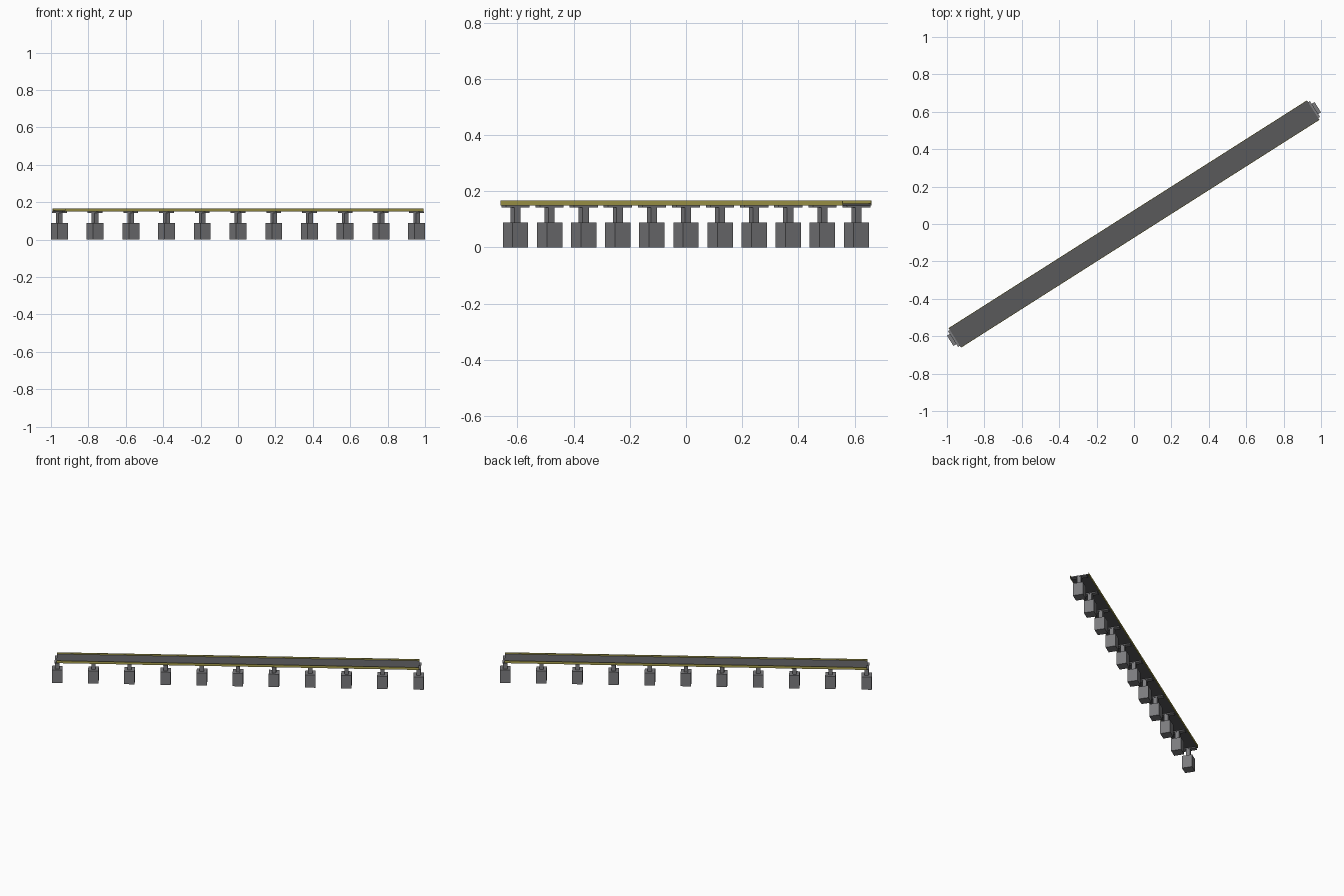
import bpy
from math import atan2, cos, sin, hypot

if "Cube" in bpy.data.objects:
    bpy.data.objects.remove(bpy.data.objects["Cube"])

END_X, END_Y = 0.955, 0.607          # centre of the last pier
ANG = atan2(END_Y, END_X)
REACH = hypot(END_X, END_Y)
HALF_LEN, HALF_W = 1.135, 0.062      # deck size


def material(name, rgb):
    m = bpy.data.materials.new(name)
    m.diffuse_color = (*rgb, 1)
    m.use_nodes = True
    m.node_tree.nodes["Principled BSDF"].inputs["Base Color"].default_value = m.diffuse_color
    return m


asphalt = material("asphalt", (0.10, 0.10, 0.105))
yellow = material("yellow_paint", (0.42, 0.37, 0.08))
concrete = material("concrete", (0.20, 0.20, 0.21))


def box(name, along, across, z0, z1, length, width, mat):
    """Box placed in the frame of the diagonal bridge."""
    x = along * cos(ANG) - across * sin(ANG)
    y = along * sin(ANG) + across * cos(ANG)
    bpy.ops.mesh.primitive_cube_add(size=1, location=(x, y, (z0 + z1) / 2),
                                    rotation=(0, 0, ANG))
    ob = bpy.context.object
    ob.name = name
    ob.scale = (length, width, z1 - z0)
    ob.data.materials.append(mat)
    return ob


# road deck with a low kerb wall on each side
box("deck", 0, 0, 0.150, 0.157, 2 * HALF_LEN, 2 * HALF_W - 0.006, asphalt)
for side in (-1, 1):
    box("side_wall", 0, side * (HALF_W - 0.0015), 0.150, 0.167,
        2 * HALF_LEN, 0.003, yellow)

# eleven piers: footing, column and crossbeam
for i in range(11):
    s = REACH * (i / 5 - 1)
    box("footing", s, 0, 0.0, 0.088, 0.0655, 0.0655, concrete)
    box("column", s, 0, 0.088, 0.144, 0.026, 0.026, concrete)
    box("crossbeam", s, 0, 0.143, 0.150, 0.03, 0.10, concrete)
